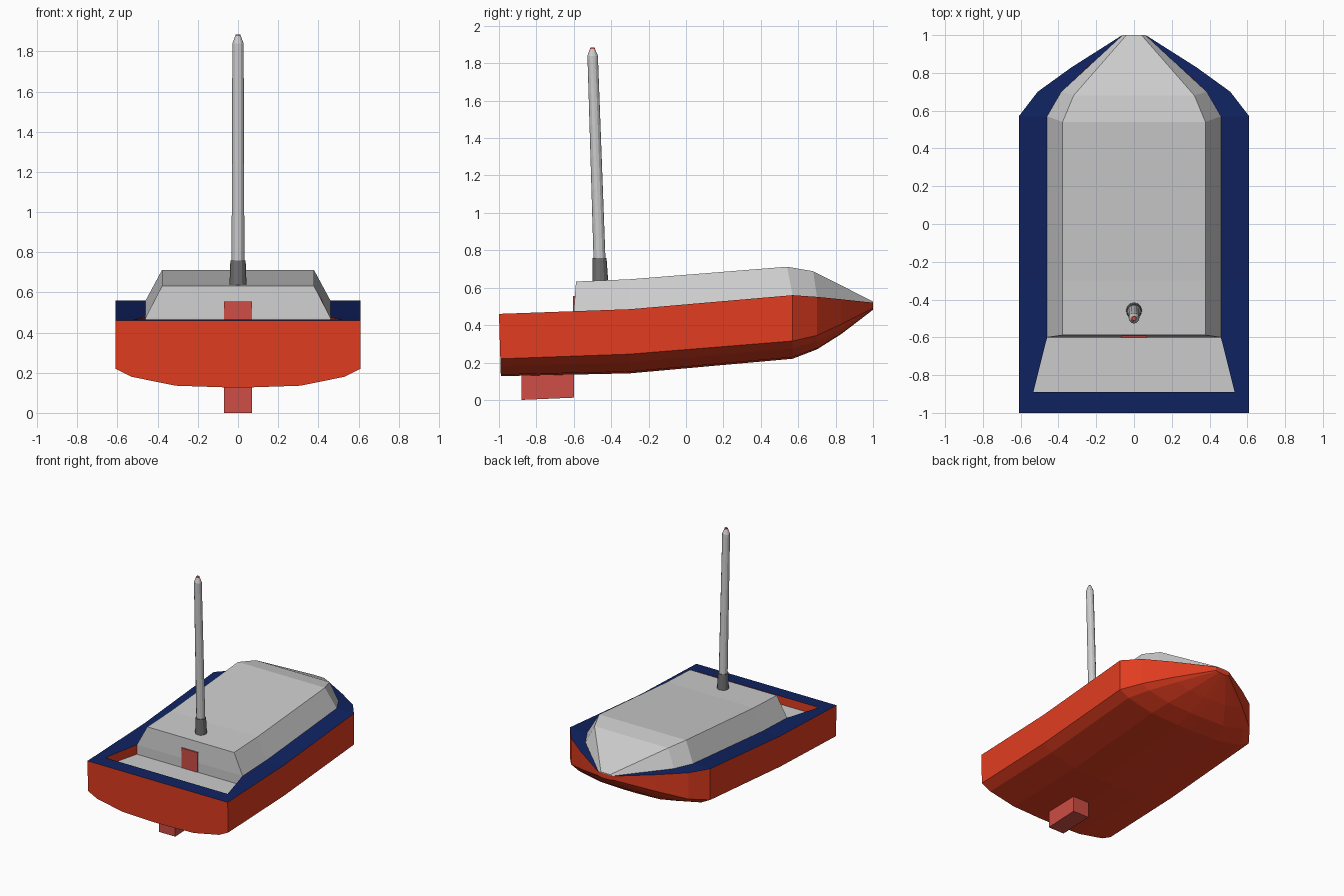
import bpy, bmesh
from mathutils import Vector

if "Cube" in bpy.data.objects:
    bpy.data.objects.remove(bpy.data.objects["Cube"])


def material(name, rgb):
    m = bpy.data.materials.new(name)
    m.diffuse_color = (*rgb, 1)
    m.use_nodes = True
    m.node_tree.nodes["Principled BSDF"].inputs["Base Color"].default_value = m.diffuse_color
    return m


ORANGE = material("orange", (0.76, 0.046, 0.014))
NAVY = material("navy", (0.005, 0.017, 0.12))
RED = material("soft_red", (0.62, 0.075, 0.06))
DARK = material("dark_grey", (0.16, 0.16, 0.16))


def loft(name, rows, mat=None, caps=(), seen_from=None, closed=False):
    """Skin rows of points; caps lists the row indices to fill."""
    bm = bmesh.new()
    grid = [[bm.verts.new(p) for p in r] for r in rows]
    for a, b in zip(grid, grid[1:]):
        for i in range(len(a) if closed else len(a) - 1):
            j = (i + 1) % len(a)
            bm.faces.new((a[i], a[j], b[j], b[i]))
    for c in caps:
        bm.faces.new(grid[c])
    bmesh.ops.recalc_face_normals(bm, faces=bm.faces)
    bm.faces.ensure_lookup_table()
    if seen_from:
        f = bm.faces[0]
        if f.normal.dot(Vector(seen_from) - f.calc_center_median()) < 0:
            bmesh.ops.reverse_faces(bm, faces=bm.faces)
    me = bpy.data.meshes.new(name)
    bm.to_mesh(me)
    bm.free()
    ob = bpy.data.objects.new(name, me)
    bpy.context.collection.objects.link(ob)
    if mat:
        me.materials.append(mat)
    return ob


def sym(half):
    """Half row on +x, completed with its mirror image."""
    return half + [(-x, y, z) for x, y, z in reversed(half)]


# Hull: y, half width, deck z, chine z, bottom z
stations = [(-1, .61, .46, .22, .127), (-.3, .61, .485, .245, .142),
            (.57, .61, .56, .315, .22), (.7, .51, .551, .345, .27),
            (.83, .33, .538, .405, .352), (1, .06, .52, .49, .482)]
section = [(1, 1), (.87, .57), (.51, .09), (.1, 0)]
hull_rows = []
for y, w, top, chine, bot in stations:
    half = [(w, y, top)]
    for fx, fz in section:
        z = bot + fz * (chine - bot)
        rake = .01 * (top - z) / (top - bot) if y == -1 else 0
        half.append((w * fx, y + rake, z))
    hull_rows.append(sym(half))
loft("hull", hull_rows, ORANGE, caps=(0, -1))


def deck_z(y):
    for a, b in zip(stations, stations[1:]):
        if y <= b[0]:
            return a[2] + (b[2] - a[2]) * (y - a[0]) / (b[0] - a[0])


# Deck rim: outer x, outer y, inner x, inner y
rim = [(.61, -1, .533, -.89), (.61, -.6, .46, -.6), (.61, -.3, .46, -.3),
       (.61, .57, .46, .57), (.51, .7, .385, .7), (.33, .83, .246, .83),
       (.06, 1, .06, 1)]
rim = rim[:-1] + [(.07, .995, .055, .995)]
outer = [(a, b, deck_z(b)) for a, b, c, d in rim]
inner = [(c, d, deck_z(d)) for a, b, c, d in rim]
loft("deck_rim", [list(reversed(sym(outer))), list(reversed(sym(inner)))],
     NAVY, seen_from=(0, 0, 5), closed=True)

# Cockpit well
FLOOR = .40
well = [(.46, -.6, deck_z(-.6)), (.533, -.89, deck_z(-.89))]
loft("cockpit_walls", [sym(well), sym([(x, y, FLOOR) for x, y, z in well])],
     ORANGE, seen_from=(0, -.75, .45))
loft("cockpit_floor", [sym([(.533, -.89, FLOOR)]), sym([(.46, -.6, FLOOR)]),
                       sym([well[0]])], seen_from=(0, -.8, 5))

# Cabin: base x, y, z then roof x, y, z
cabin = [(.46, -.6, deck_z(-.6), .378, -.588, .633),
         (.46, -.3, deck_z(-.3), .378, -.3, .645),
         (.46, .57, .56, .378, .54, .712),
         (.385, .7, .551, .32, .68, .688),
         (.06, 1, .52, .04, 1, .526)]
loft("cabin", [sym([r[:3], r[3:]]) for r in cabin], caps=(0, -1))


def box(name, y0, y1, x, lower, upper, mat):
    """Block whose bottom and top heights may slope along y."""
    rows = [[(x, y, lo), (x, y, up), (-x, y, up), (-x, y, lo)]
            for y, lo, up in zip((y0, y1), lower, upper)]
    loft(name, rows, mat, caps=(0, -1), closed=True)


box("cabin_door", -.604, -.588, .07, (FLOOR, FLOOR), (.555, .555), RED)
box("keel_fin", -.88, -.6, .07, (0, .012), (.15, .155), RED)


def tapered(name, rings, mat=None):
    """Leaning round post: rings of y, z, radius."""
    import math
    n = 12
    rows = [[(r * math.cos(i * math.tau / n), y + r * math.sin(i * math.tau / n), z)
             for i in range(n)] for y, z, r in rings]
    return loft(name, rows, mat, caps=(0, -1), closed=True)


# Mast with collar and coloured tip
tapered("mast_collar", [(-.458, .62, .043), (-.463, .76, .038)], DARK)
tapered("mast", [(-.462, .74, .032), (-.499, 1.84, .028), (-.5, 1.876, .014)])
tapered("mast_tip", [(-.5, 1.874, .014), (-.5, 1.884, .011)], RED)
